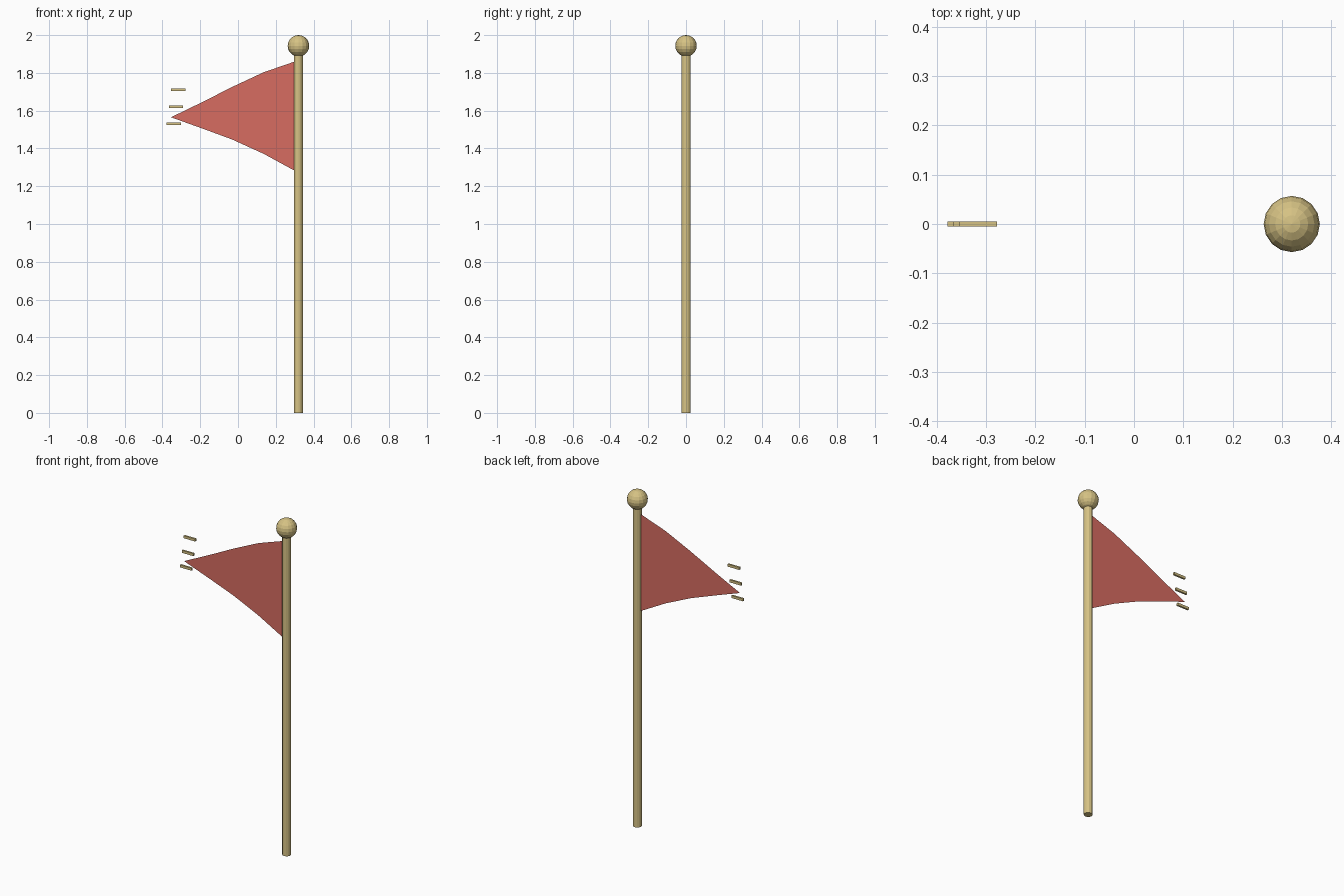
import bpy, bmesh

if "Cube" in bpy.data.objects:
    bpy.data.objects.remove(bpy.data.objects["Cube"])

def material(name, rgb):
    m = bpy.data.materials.new(name)
    m.diffuse_color = (*rgb, 1)
    m.use_nodes = True
    m.node_tree.nodes["Principled BSDF"].inputs["Base Color"].default_value = m.diffuse_color
    return m

gold = material("pale_gold", (0.67, 0.54, 0.23))
red = material("soft_red", (0.68, 0.15, 0.12))
POLE_X = 0.32

def finish(name, mat):
    ob = bpy.context.object
    ob.name = name
    ob.data.materials.append(mat)
    return ob

# pole
bpy.ops.mesh.primitive_cylinder_add(vertices=12, radius=0.024, depth=1.92,
                                    location=(POLE_X, 0, 0.96))
finish("pole", gold)

# ball on top of the pole
bpy.ops.mesh.primitive_uv_sphere_add(segments=16, ring_count=10, radius=0.057,
                                     location=(POLE_X, 0, 1.943))
finish("pole_ball", gold)

# pennant: a thin sheet with curved edges, (x, lower z, upper z)
columns = [(0.30, 1.282, 1.860), (0.135, 1.372, 1.803), (-0.03, 1.447, 1.726),
           (-0.19, 1.506, 1.645)]
bm = bmesh.new()
low = [bm.verts.new((x, 0, a)) for x, a, b in columns]
top = [bm.verts.new((x, 0, b)) for x, a, b in columns]
tip = bm.verts.new((-0.355, 0, 1.565))
for i in range(len(columns) - 1):
    bm.faces.new((low[i + 1], low[i], top[i], top[i + 1]))
bm.faces.new((tip, low[-1], top[-1]))
mesh = bpy.data.meshes.new("pennant")
bm.to_mesh(mesh)
bm.free()
mesh.materials.append(red)
bpy.context.collection.objects.link(bpy.data.objects.new("pennant", mesh))

# three small loose bars by the tip
for i in range(3):
    bpy.ops.mesh.primitive_cube_add(size=1, location=(-0.316 - 0.0123 * i, 0, 1.711 - 0.09 * i))
    bar = finish(f"tassel_bar_{i + 1}", gold)
    bar.scale = (0.076, 0.011, 0.015)
